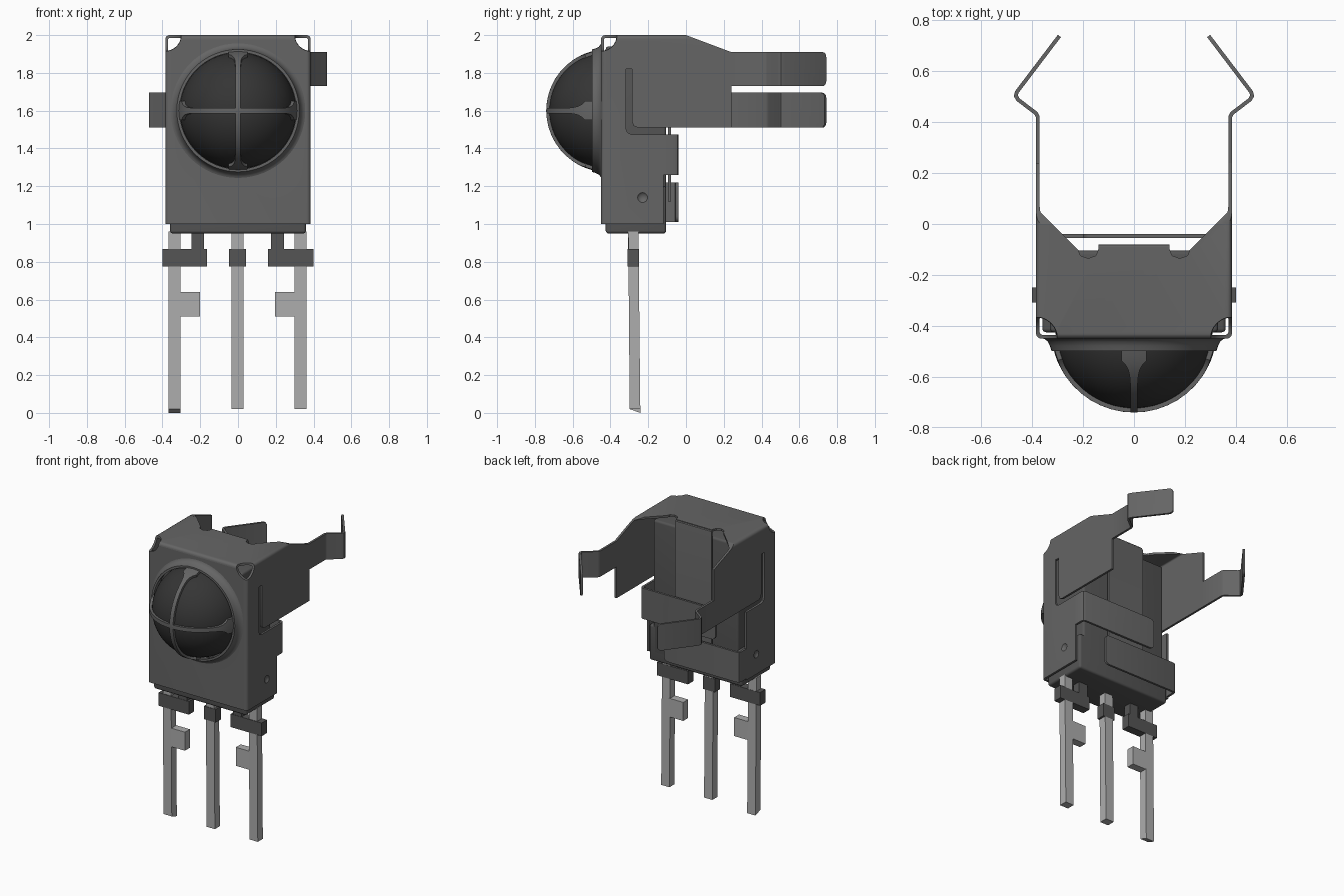
import bpy, bmesh
from math import sin, cos, pi, radians
from mathutils import Matrix, Vector

if "Cube" in bpy.data.objects:
    bpy.data.objects.remove(bpy.data.objects["Cube"])


def material(name, v):
    m = bpy.data.materials.new(name)
    m.diffuse_color = (v, v, v, 1)
    m.use_nodes = True
    m.node_tree.nodes["Principled BSDF"].inputs["Base Color"].default_value = m.diffuse_color
    return m


SHIELD = material("shield_grey", 0.13)
DARK = material("lens_dark", 0.035)
BODY = material("body_grey", 0.09)
PIN = material("pin_grey", 0.42)


def finish(name, bm, mat=SHIELD, angle=35):
    bmesh.ops.recalc_face_normals(bm, faces=bm.faces)
    me = bpy.data.meshes.new(name)
    bm.to_mesh(me)
    bm.free()
    ob = bpy.data.objects.new(name, me)
    bpy.context.collection.objects.link(ob)
    me.materials.append(mat)
    activate(ob)
    bpy.ops.object.shade_smooth_by_angle(angle=radians(angle))
    return ob


def activate(ob):
    bpy.ops.object.select_all(action='DESELECT')
    ob.select_set(True)
    bpy.context.view_layer.objects.active = ob


def box(name, lo, hi, bevel=0, mat=SHIELD):
    bm = bmesh.new()
    lo, hi = Vector(lo), Vector(hi)
    bmesh.ops.create_cube(bm, size=1, matrix=Matrix.Translation((lo + hi) / 2) @ Matrix.Diagonal((*(hi - lo), 1)))
    if bevel:
        bmesh.ops.bevel(bm, geom=bm.edges[:], offset=bevel, segments=4, profile=0.5, affect='EDGES')
    return finish(name, bm, mat)


def prism(name, pts, axis, a, b, mat=SHIELD):
    """Extrude a profile along x (points are y,z) or along z (points are x,y)."""
    bm = bmesh.new()
    put = (lambda p, t: (t, *p)) if axis == 'x' else (lambda p, t: (*p, t))
    r0 = [bm.verts.new(put(p, a)) for p in pts]
    r1 = [bm.verts.new(put(p, b)) for p in pts]
    bm.faces.new(r0)
    bm.faces.new(r1)
    for i in range(len(pts)):
        j = (i + 1) % len(pts)
        bm.faces.new((r0[i], r0[j], r1[j], r1[i]))
    return finish(name, bm, mat)


def lathe(name, pts, mat):
    """Revolve (radius, y) points round the lens axis."""
    bm = bmesh.new()
    vs = [bm.verts.new((r, y, CZ)) for r, y in pts]
    es = [bm.edges.new(e) for e in zip(vs, vs[1:])]
    bmesh.ops.spin(bm, geom=vs + es, cent=(0, 0, CZ), axis=(0, 1, 0), angle=2 * pi, steps=64)
    bmesh.ops.remove_doubles(bm, verts=bm.verts, dist=1e-4)
    return finish(name, bm, mat, 40)


def sphere(name, r, c):
    bm = bmesh.new()
    bmesh.ops.create_uvsphere(bm, u_segments=32, v_segments=16, radius=r, matrix=Matrix.Translation(c))
    return finish(name, bm)


def cut(ob, cutter):
    m = ob.modifiers.new("cut", 'BOOLEAN')
    m.operation, m.solver, m.object = 'DIFFERENCE', 'EXACT', cutter
    activate(ob)
    bpy.ops.object.modifier_apply(modifier=m.name)
    bpy.data.objects.remove(cutter)


def ribbon(name, path, z0, z1, round_end):
    """Bent sheet strip following an (x, y) path, with a rounded free end."""
    bm = bmesh.new()
    lo = [bm.verts.new((x, y, z0)) for x, y in path]
    hi = [bm.verts.new((x, y, z1)) for x, y in path]
    for i in range(len(path) - 1):
        bm.faces.new((lo[i], lo[i + 1], hi[i + 1], hi[i]))
    bmesh.ops.bevel(bm, geom=[lo[-1], hi[-1]], offset=round_end, segments=4, profile=0.5, affect='VERTICES')
    ob = finish(name, bm)
    m = ob.modifiers.new("sheet", 'SOLIDIFY')
    m.thickness, m.offset, m.use_even_offset = 0.015, 0, True
    activate(ob)
    bpy.ops.object.modifier_apply(modifier=m.name)
    bpy.ops.object.shade_smooth_by_angle(angle=radians(30))


CY, CZ = -0.415, 1.6  # lens centre

# Sheet metal shield: hollow rounded box, then trimmed
shield = box("shield", (-.385, -.45, .8), (.385, .5, 2.0), .022)
cut(shield, box("c", (-.37, -.435, .6), (.37, .8, 1.985), .01))
cut(shield, box("c", (-1, -1, .5), (1, 1, 1.0)))
cut(shield, box("c", (-1, .24, .5), (1, 1, 2.5)))
cut(shield, prism("c", [(0, 2.1), (0, 2.0), (.24, 1.91), (.6, 1.91), (.6, 2.1)], 'x', -1, 1))
notch = [(.366, .045), (.22, -.10), (.21, -.124), (.18, -.135), (.15, -.124), (.14, -.10), (.14, -.088)]
cut(shield, prism("c", [(.366, .6)] + notch + [(-x, y) for x, y in reversed(notch)] + [(-.366, .6)], 'z', 1.9, 2.1))
slot = [(-.318, 1.82), (-.318, 1.505), (-.31, 1.485), (-.29, 1.475), (-.12, 1.475), (-.12, .9),
        (.6, .9), (.6, 1.51), (-.255, 1.51), (-.277, 1.52), (-.285, 1.54), (-.285, 1.82)]
for s in (-1, 1):
    cut(shield, prism("c", slot, 'x', s * .34, s * .5))
    cut(shield, sphere("c", .085, (s * .385, -.45, 2.0)))
    cut(shield, sphere("c", .037, (s * .411, -.23, 1.14)))
cut(shield, lathe("c", [(0, -.6), (.32, -.6), (.32, -.4), (0, -.4)], SHIELD))
activate(shield)
bpy.ops.object.shade_smooth_by_angle(angle=radians(30))

# Spring arms and wrap-round rear bands, staggered in height
for s, side, arm_z, band_z in ((1, "right", (1.73, 1.91), (1.26, 1.475)), (-1, "left", (1.51, 1.695), (1.01, 1.22))):
    arm = [(.3775, .235), (.3775, .42), (.384, .434), (.455, .488), (.464, .503), (.460, .518), (.293, .738)]
    ribbon(side + "_spring_arm", [(s * x, y) for x, y in arm], *arm_z, .025)
    band = [(.3775, -.125), (.3775, -.065), (.373, -.052), (.36, -.0475), (-.2, -.0475)]
    ribbon(side + "_rear_band", [(s * x, y) for x, y in band], *band_z, .03)

# Rear tongue bent down from the top plate
tongue = [(-.10, 1.985), (-.10, 2.0), (-.092, 1.998), (-.082, 1.99), (-.08, 1.98), (-.08, 1.12), (-.095, 1.12), (-.095, 1.975)]
prism("rear_tongue", tongue, 'x', -.14, .14)

# Moulded receiver body
box("receiver_body", (-.33, -.425, 1.0), (.33, -.105, 1.94), .015, BODY)
box("receiver_base", (-.36, -.425, .95), (.36, -.105, 1.2), .015, BODY)

# Lens dome, collar and cage bars
arc = [(.308 * sin(i * pi / 36), CY - .308 * cos(i * pi / 36)) for i in range(19)]
lathe("lens_dome", arc, DARK)
lathe("lens_collar", [(.365, -.447), (.35, -.452), (.338, -.462), (.33, -.478), (.324, -.498),
                      (.309, -.498), (.312, -.475), (.32, -.44)], SHIELD)

bm = bmesh.new()
for k in range(4):
    rot = Matrix.Translation((0, CY, CZ)) @ Matrix.Rotation(k * pi / 2, 4, 'Y')
    rings = []
    for deg in (0, 8, 16, 24, 32, 40, 48, 56, 61, 65, 68, 72, 77):
        a = radians(deg)
        w = .014 if deg < 56 else {56: .017, 61: .023, 65: .034}.get(deg, .05)
        rings.append([bm.verts.new(rot @ Vector((x, -(R * R - x * x) ** .5 * cos(a), (R * R - x * x) ** .5 * sin(a))))
                      for x, R in ((-w, .304), (-w, .325), (0, .325), (w, .325), (w, .304))])
    for p, q in zip(rings, rings[1:]):
        for i in range(5):
            j = (i + 1) % 5
            bm.faces.new((p[i], p[j], q[j], q[i]))
    bm.faces.new(rings[0])
    bm.faces.new(rings[-1])
finish("lens_cage", bm)

# Pins with side tabs, slightly raked
for name, x, foot in (("left", -.337, 0), ("centre", -.003, .02), ("right", .33, .02)):
    prism(name + "_pin", [(-.306, .96), (-.252, .96), (-.242, foot), (-.298, .02)], 'x', x - .032, x + .032, PIN)
box("left_pin_tab", (-.31, -.302, .51), (-.2, -.248, .64), 0, PIN)
box("right_pin_tab", (.195, -.302, .51), (.305, -.248, .64), 0, PIN)

# Dark tie bar remnants around the pins
for name, x0, x1 in (("left", -.40, -.165), ("centre", -.048, .043), ("right", .16, .40)):
    box(name + "_tie_bar", (x0, -.309, .775), (x1, -.25, .867), 0, BODY)
for name, x0, x1 in (("left", -.245, -.18), ("right", .175, .243)):
    box(name + "_tie_stem", (x0, -.307, .86), (x1, -.252, .96), 0, BODY)
